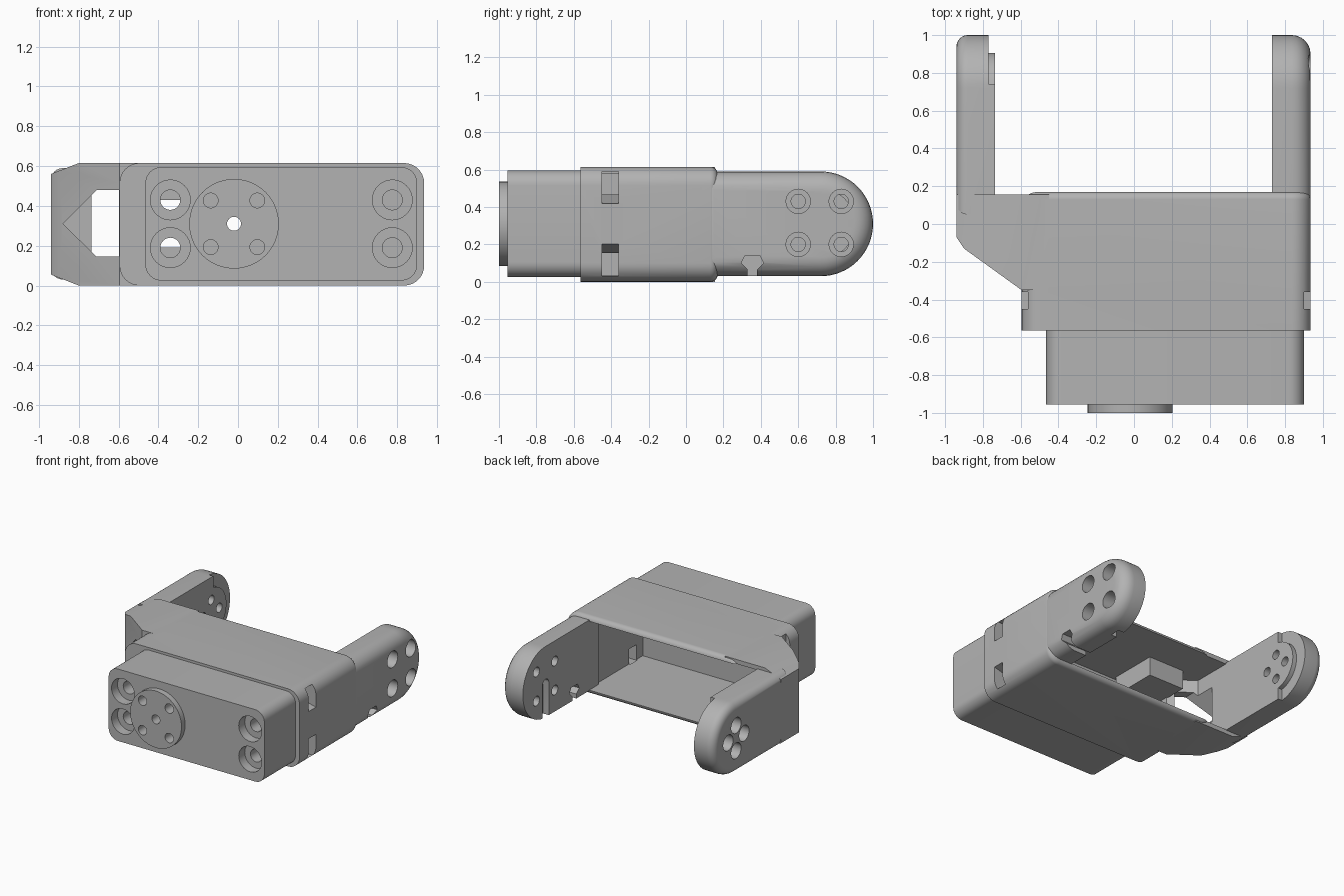
import bpy, bmesh
from math import sin, cos, pi, radians

default = bpy.data.objects.get("Cube")
if default:
    bpy.data.objects.remove(default, do_unlink=True)

grey = bpy.data.materials.new("plain_grey")
grey.use_nodes = True
COLOUR = (0.45, 0.45, 0.45, 1)
grey.diffuse_color = COLOUR
grey.node_tree.nodes["Principled BSDF"].inputs["Base Color"].default_value = COLOUR

MID = 0.31          # height of the centre line
HINGE = 0.715       # y of the arm pivot


def prism(name, pts, axis, a, b, bevel=0, end=None):
    """Extrude a 2D outline along an axis; optionally round the rim at one end."""
    place = {"x": lambda u, v, w: (w, u, v),
             "y": lambda u, v, w: (u, w, v),
             "z": lambda u, v, w: (u, v, w)}[axis]
    bm = bmesh.new()
    rings = [[bm.verts.new(place(u, v, w)) for u, v in pts] for w in (a, b)]
    for ring in rings:
        bm.faces.new(ring)
    n = len(pts)
    for i in range(n):
        j = (i + 1) % n
        bm.faces.new((rings[0][i], rings[0][j], rings[1][j], rings[1][i]))
    bmesh.ops.recalc_face_normals(bm, faces=bm.faces)
    if bevel:
        rim = set(rings[0] if end == a else rings[1])
        edges = [e for e in bm.edges if all(v in rim for v in e.verts)]
        bmesh.ops.bevel(bm, geom=edges, offset=bevel, segments=6,
                        profile=0.5, affect="EDGES", clamp_overlap=True)
    mesh = bpy.data.meshes.new(name)
    bm.to_mesh(mesh)
    bm.free()
    mesh.materials.append(grey)
    obj = bpy.data.objects.new(name, mesh)
    bpy.context.collection.objects.link(obj)
    return obj


def arc(u, v, r, start, stop, steps):
    angles = [radians(start + (stop - start) * i / steps) for i in range(steps + 1)]
    return [(u + r * cos(t), v + r * sin(t)) for t in angles]


def rect(u0, u1, v0, v1):
    return [(u0, v0), (u1, v0), (u1, v1), (u0, v1)]


def round_rect(u0, u1, v0, v1, r):
    pts = []
    for u, v, s in ((u1 - r, v1 - r, 0), (u0 + r, v1 - r, 90),
                    (u0 + r, v0 + r, 180), (u1 - r, v0 + r, 270)):
        pts += arc(u, v, r, s, s + 90, 8)
    return pts


def disc(name, u, v, r, axis, a, b, steps=32):
    return prism(name, arc(u, v, r, 0, 360, steps)[:-1], axis, a, b)


def combine(target, tool, operation="DIFFERENCE"):
    mod = target.modifiers.new("shape", "BOOLEAN")
    mod.operation, mod.solver, mod.object = operation, "EXACT", tool
    bpy.ops.object.select_all(action="DESELECT")
    bpy.context.view_layer.objects.active = target
    target.select_set(True)
    bpy.ops.object.modifier_apply(modifier=mod.name)
    bpy.data.objects.remove(tool, do_unlink=True)


def drill(target, u, v, r, axis, a, b):
    combine(target, disc("drill", u, v, r, axis, a, b))


# Sleeve housing with its slanted side wing
housing = prism("housing", round_rect(-0.595, 0.935, 0, 0.615, 0.1),
                "y", -0.565, 0.17, 0.04, 0.17)
wing = prism("wing", [(-0.45, -0.35), (-0.595, -0.35), (-0.9, -0.13),
                      (-0.94, -0.07), (-0.94, 0.155), (-0.45, 0.155)], "z", -0.1, 0.7)
combine(wing, prism("wing_section", [(-0.94, 0.055), (-0.8, 0), (-0.4, 0), (-0.4, 0.615),
                                     (-0.8, 0.615), (-0.94, 0.56)], "y", -1, 1), "INTERSECT")
combine(housing, wing, "UNION")

# Cavity open to the back, following the slanted wall
combine(housing, prism("cavity", [(-0.55, -0.53), (0.75, -0.53), (0.75, 0.3), (-0.735, 0.3),
                                  (-0.735, -0.16), (-0.55, -0.29)], "z", 0.035, 0.58))

# Cable window in the slanted wall
combine(housing, prism("window", [(-0.88, MID), (-0.71, 0.48), (-0.597, 0.48),
                                  (-0.597, 0.145), (-0.71, 0.145)], "y", -0.5, 0))

# Clip slots through both side walls, top and bottom
for outer, inner in ((1, 0.74), (-0.7, -0.505)):
    for flip in (False, True):
        pts = [(outer, 0.59), (inner, 0.59), (inner, 0.47), (outer, 0.4)]
        if flip:
            pts = [(x, 2 * MID - z) for x, z in pts]
        combine(housing, prism("slot", pts, "y", -0.45, -0.36))

# Front block with counterbored screw holes
front_block = prism("front_block", round_rect(-0.465, 0.9, 0.025, 0.595, 0.08),
                    "y", -0.955, -0.56)
for x, depth in ((-0.34, -0.3), (0.775, -0.6)):
    for z in (0.19, 0.43):
        drill(front_block, x, z, 0.1, "y", -1.1, -0.88)
        drill(front_block, x, z, 0.05, "y", -1.1, depth)
        if depth > -0.5:
            drill(housing, x, z, 0.05, "y", -0.7, -0.45)

# Round output disc with a centre bore
output_disc = disc("output_disc", -0.02, MID, 0.225, "y", -1, -0.94, 64)
for part in (output_disc, front_block, housing):
    drill(part, -0.02, MID, 0.035, "y", -1.1, -0.4)
for part in (output_disc, front_block):
    for dx in (-0.117, 0.117):
        for dz in (-0.117, 0.117):
            drill(part, -0.02 + dx, MID + dz, 0.037, "y", -1.1, -0.9)

# Inner blocks beside the cable window
blocks = [prism("upper_inner_block", rect(-0.56, -0.25, 0.43, 0.59), "y", -0.5, -0.12),
          prism("lower_inner_block", rect(-0.56, -0.25, 0.025, 0.19), "y", -0.5, -0.12)]

# Arms with round ends
arm_outline = [(0.05, 0.59), (0.05, 0.03)] + arc(0.72, MID, 0.28, -90, 90, 32)
left_arm = prism("left_arm", arm_outline, "x", 0.73, 0.935, 0.1, 0.935)
right_arm = prism("right_arm", arm_outline, "x", -0.735, -0.94, 0.06, -0.94)

# Left arm: four counterbored holes, keyhole notch and inner groove
for y in (0.6, 0.83):
    for z in (0.2, 0.43):
        drill(left_arm, y, z, 0.065, "x", 0.83, 1)
        drill(left_arm, y, z, 0.038, "x", 0.6, 1)
combine(left_arm, prism("keyhole", [(0.33, -0.1), (0.38, -0.1), (0.38, 0.065), (0.415, 0.1),
                                    (0.395, 0.14), (0.315, 0.14), (0.295, 0.1),
                                    (0.33, 0.065)], "x", 0.6, 1))
groove = [(HINGE - 0.04, -0.1), (HINGE + 0.04, -0.1)] + arc(HINGE, 0.29, 0.04, 0, 180, 12)
combine(left_arm, prism("groove", groove, "x", 0.6, 0.78))

# Right arm: stepped inner face with a round pad and a cross of holes
combine(right_arm, prism("step", rect(0.74, 1.2, -0.1, 0.8), "x", -0.77, -0.6))
pad = disc("pad", HINGE, MID, 0.19, "x", -0.8, -0.735, 48)
combine(right_arm, pad, "UNION")
for dy, dz in ((0.1, 0), (-0.1, 0), (0, 0.1), (0, -0.1)):
    drill(right_arm, HINGE + dy, MID + dz, 0.062, "x", -1, -0.86)
    drill(right_arm, HINGE + dy, MID + dz, 0.036, "x", -1, -0.6)

# Smooth curved surfaces, keep edges sharp
bpy.ops.object.select_all(action="DESELECT")
for part in [housing, front_block, output_disc, left_arm, right_arm] + blocks:
    part.select_set(True)
bpy.context.view_layer.objects.active = housing
bpy.ops.object.shade_smooth_by_angle(angle=pi / 6)
